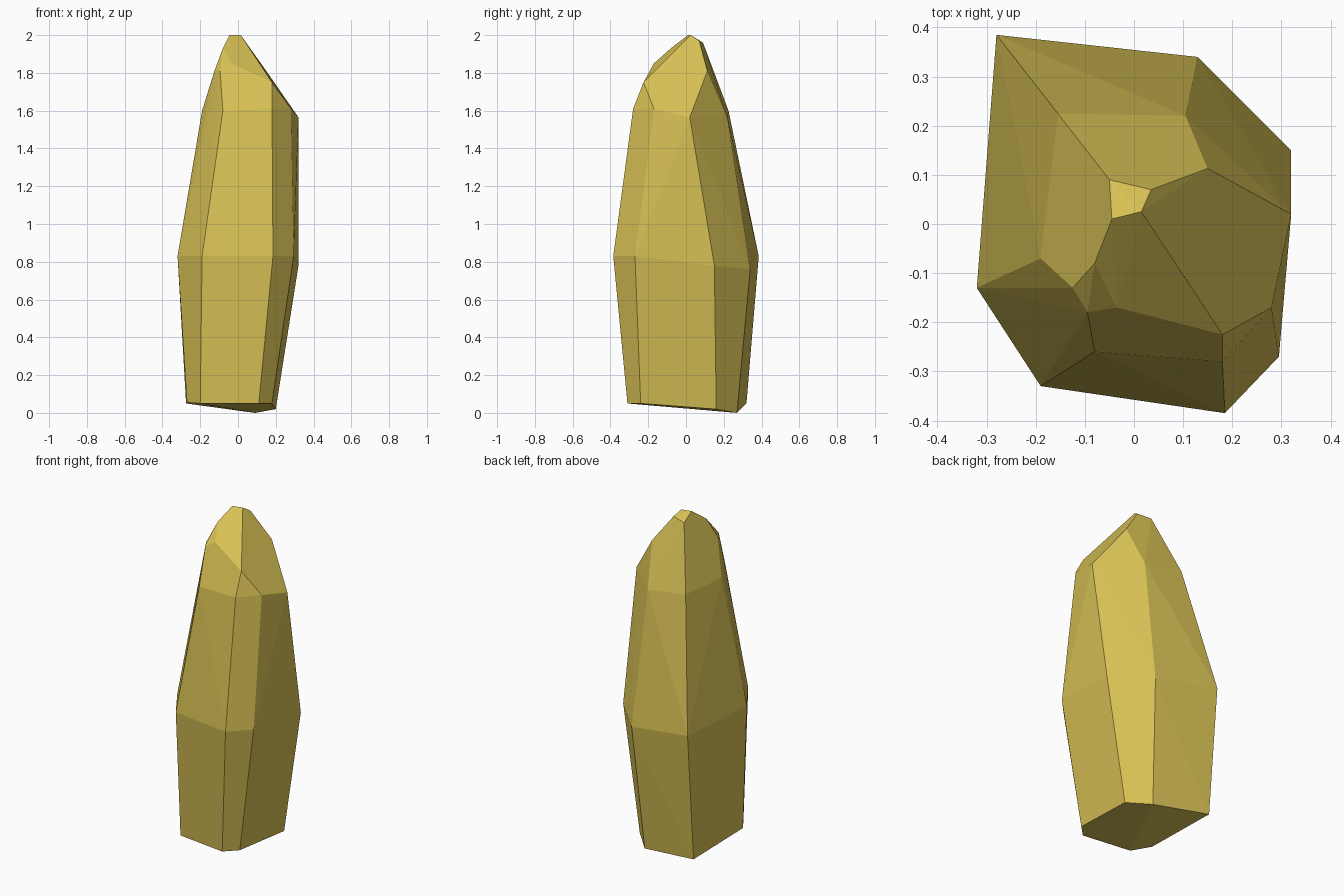
import bpy, bmesh

if "Cube" in bpy.data.objects:
    bpy.data.objects.remove(bpy.data.objects["Cube"], do_unlink=True)

# Crystal cross-sections, from the foot to the tip
foot = [(-.275, .32, .05), (.09, .27, 0), (.2, .16, .02), (.18, -.24, .05),
        (.11, -.31, .05), (-.2, -.27, .05), (-.27, -.165, .055)]
waist = [(-.28, .385, .83), (.13, .34, .76), (.32, .15, .78), (.295, -.27, .83),
         (.185, -.385, .83), (-.19, -.33, .83), (-.32, -.13, .83)]
shoulder = [(-.155, .225, 1.6), (.105, .22, 1.56), (.32, .02, 1.565), (.28, -.17, 1.61),
            (.18, -.28, 1.61), (-.08, -.26, 1.6), (-.19, -.07, 1.6)]
bevel = [(.15, .113, 1.81), (.18, -.225, 1.75), (-.035, -.17, 1.85),
         (-.095, -.18, 1.81), (-.125, -.13, 1.81), (-.08, -.08, 1.93)]
tip = [(-.05, .09, 1.96), (.035, .07, 1.97), (.015, .025, 2), (-.045, .01, 2)]

# Facets: the convex skin around the sections, with flat neighbours merged
bm = bmesh.new()
for section in (foot, waist, shoulder, bevel, tip):
    for point in section:
        bm.verts.new(point)
hull = bmesh.ops.convex_hull(bm, input=bm.verts[:])
unused = {g for g in hull["geom_interior"] + hull["geom_unused"]
          if isinstance(g, bmesh.types.BMVert)}
bmesh.ops.delete(bm, geom=list(unused), context='VERTS')
bmesh.ops.dissolve_limit(bm, angle_limit=0.03, verts=bm.verts[:], edges=bm.edges[:])
bmesh.ops.recalc_face_normals(bm, faces=bm.faces[:])

mesh = bpy.data.meshes.new("crystal")
bm.to_mesh(mesh)
bm.free()
crystal = bpy.data.objects.new("crystal", mesh)
bpy.context.collection.objects.link(crystal)

# Single golden yellow colour
gold = bpy.data.materials.new("golden_yellow")
gold.use_nodes = True
colour = (.68, .53, .09, 1)
gold.diffuse_color = colour
gold.node_tree.nodes["Principled BSDF"].inputs["Base Color"].default_value = colour
mesh.materials.append(gold)
